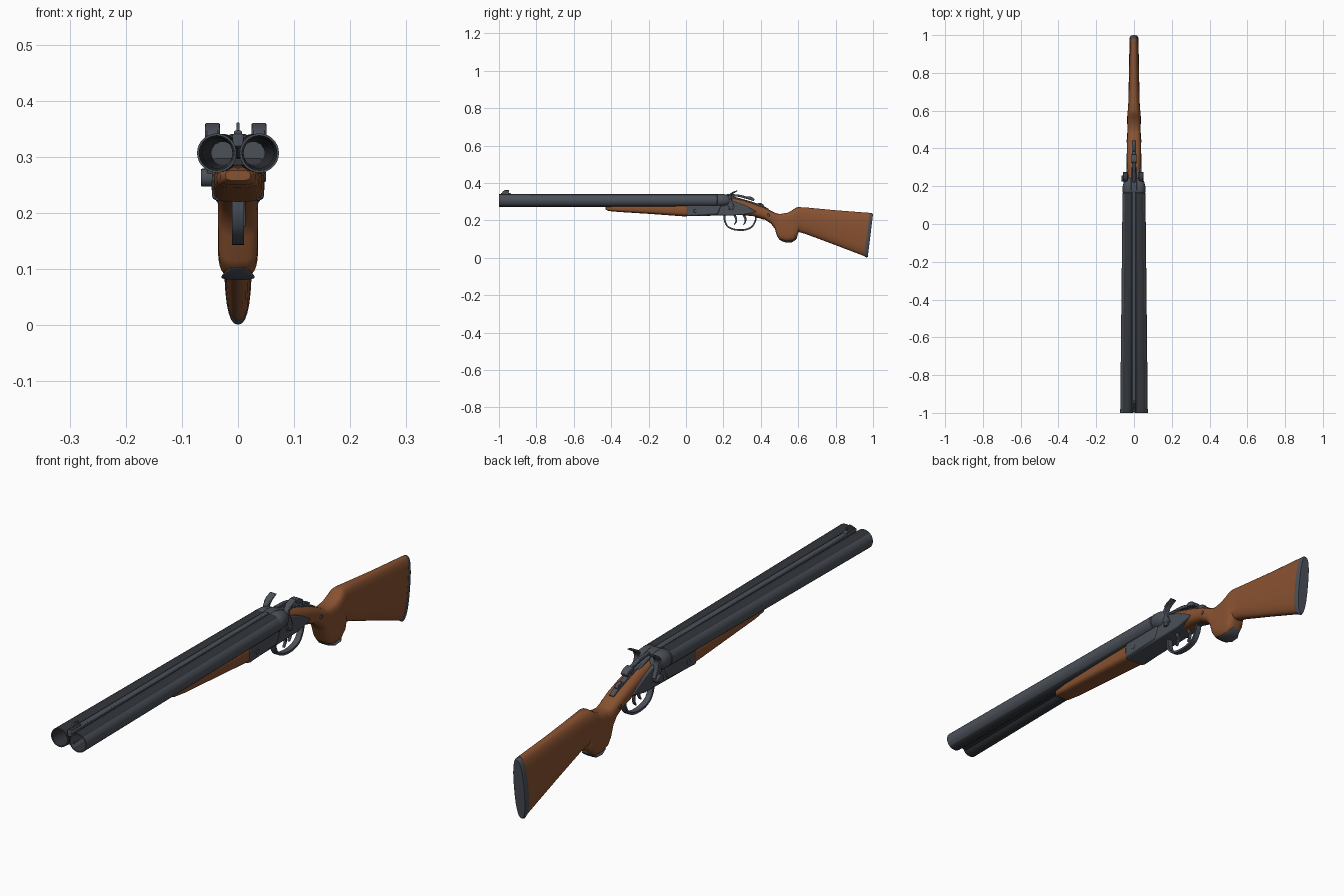
import bpy, bmesh, math
from mathutils import Vector

if "Cube" in bpy.data.objects:
    bpy.data.objects.remove(bpy.data.objects["Cube"])


def material(name, col):
    m = bpy.data.materials.new(name)
    m.diffuse_color = (*col, 1)
    m.use_nodes = True
    m.node_tree.nodes["Principled BSDF"].inputs["Base Color"].default_value = m.diffuse_color
    return m


WOOD = material("walnut_wood", (0.25, 0.084, 0.03))
METAL = material("gunmetal", (0.07, 0.08, 0.098))
DARK = material("dark_blued_steel", (0.032, 0.036, 0.043))


def finish(name, bm, mat, angle=40, bevel=0):
    bmesh.ops.recalc_face_normals(bm, faces=bm.faces)
    me = bpy.data.meshes.new(name)
    bm.to_mesh(me)
    bm.free()
    ob = bpy.data.objects.new(name, me)
    bpy.context.collection.objects.link(ob)
    me.materials.append(mat)
    if bevel:
        b = ob.modifiers.new("bevel", 'BEVEL')
        b.width, b.segments, b.limit_method = bevel, 2, 'ANGLE'
    bpy.ops.object.select_all(action='DESELECT')
    ob.select_set(True)
    bpy.context.view_layer.objects.active = ob
    bpy.ops.object.shade_smooth_by_angle(angle=math.radians(angle))
    return ob


def loft(name, rings, mat, n=2, sides=28, angle=40):
    """Rings: (y at top, y at bottom, z top, z bottom, half width[, x centre[, roundness]])."""
    bm = bmesh.new()
    loops = []
    for r in rings:
        yt, yb, zt, zb, w = r[:5]
        cx = r[5] if len(r) > 5 else 0
        e = 2 / (r[6] if len(r) > 6 else n)
        loop = []
        for i in range(sides):
            a = 2 * math.pi * i / sides
            c, s = math.cos(a), math.sin(a)
            px = math.copysign(abs(c) ** e, c)
            t = (math.copysign(abs(s) ** e, s) + 1) / 2
            loop.append(bm.verts.new((cx + w * px, yb + (yt - yb) * t, zb + (zt - zb) * t)))
        loops.append(loop)
    for a, b in zip(loops, loops[1:]):
        for i in range(sides):
            j = (i + 1) % sides
            bm.faces.new((a[i], a[j], b[j], b[i]))
    bm.faces.new(loops[0])
    bm.faces.new(loops[-1])
    return finish(name, bm, mat, angle)


def smooth(pts, k=5):
    """Catmull-Rom through the points."""
    p = [Vector(q) for q in pts]
    p = [2 * p[0] - p[1]] + p + [2 * p[-1] - p[-2]]
    out = []
    for a, b, c, d in zip(p, p[1:], p[2:], p[3:]):
        for i in range(k):
            t = i / k
            out.append(0.5 * (2 * b + (c - a) * t + (2 * a - 5 * b + 4 * c - d) * t * t
                              + (3 * b - a - 3 * c + d) * t ** 3))
    return out + [p[-2]]


def strap(name, pts, half, x=0, bevel=0.002):
    """Flat bar along (y, z, thickness) points, 2*half wide in x."""
    path = smooth(pts)
    bm = bmesh.new()
    rows = []
    for i, p in enumerate(path):
        d = path[min(i + 1, len(path) - 1)] - path[max(i - 1, 0)]
        nv = Vector((-d.y, d.x)).normalized() * p.z / 2
        rows.append([bm.verts.new((x + sx * half, p.x + sn * nv.x, p.y + sn * nv.y))
                     for sx, sn in ((-1, -1), (1, -1), (1, 1), (-1, 1))])
    for a, b in zip(rows, rows[1:]):
        for i in range(4):
            j = (i + 1) % 4
            bm.faces.new((a[i], a[j], b[j], b[i]))
    bm.faces.new(rows[0])
    bm.faces.new(rows[-1])
    return finish(name, bm, METAL, 40, bevel)


def plate(name, pts, half, bevel=0.004, mat=METAL):
    """Side outline in (y, z), extruded across x."""
    bm = bmesh.new()
    f = bm.faces.new([bm.verts.new((-half, y, z)) for y, z in pts])
    g = bmesh.ops.extrude_face_region(bm, geom=[f])
    bmesh.ops.translate(bm, vec=(2 * half, 0, 0),
                        verts=[v for v in g['geom'] if isinstance(v, bmesh.types.BMVert)])
    return finish(name, bm, mat, 35, bevel)


def pin(name, y, z, r, x0, x1, mat=METAL):
    bm = bmesh.new()
    bmesh.ops.create_cone(bm, cap_ends=True, segments=20, radius1=r, radius2=r, depth=x1 - x0)
    for v in bm.verts:
        v.co = ((x0 + x1) / 2 + v.co.z, y + v.co.x, z + v.co.y)
    return finish(name, bm, mat, 40, 0.002)


# Stock with wrist, pistol grip and butt (grip sections are squarer below)
stock = [(.235, .24, .325, .235, .034), (.30, .30, .310, .228, .036), (.36, .36, .290, .222, .037),
         (.42, .42, .268, .205, .037), (.46, .455, .248, .182, .036), (.485, .475, .237, .155, .036, 0, 3),
         (.495, .487, .235, .115, .035, 0, 3.5), (.51, .50, .235, .098, .035, 0, 4),
         (.54, .535, .240, .087, .036, 0, 4), (.565, .57, .252, .089, .036, 0, 4),
         (.585, .592, .266, .105, .035, 0, 3.5), (.60, .602, .271, .138, .033, 0, 2.7),
         (.65, .64, .268, .127, .030), (.80, .78, .254, .075, .027), (.983, .953, .240, .009, .024)]
loft("stock", stock, WOOD, n=2.5)
# Butt plate
loft("butt_plate", [(.982, .952, .239, .009, .0245), (.994, .964, .239, .001, .0245),
                    (1.0, .972, .233, .005, .021)], METAL, n=2.5)
# Grip cap: thin oval plate closing the underside of the pistol grip
loft("grip_cap", [(.497, .497, .106, .100, .014), (.508, .508, .098, .090, .024),
                  (.535, .535, .091, .081, .030), (.568, .568, .092, .083, .029),
                  (.586, .586, .102, .095, .020), (.594, .594, .111, .106, .010)], METAL, n=2.5)
# Forend
loft("forend", [(-.43, -.43, .276, .258, .022), (-.42, -.415, .279, .250, .032),
                (-.36, -.36, .282, .245, .038), (-.2, -.2, .284, .235, .042),
                (.005, .005, .286, .220, .045)], WOOD, n=3.5)

# Barrels, bores and rounded breech ends, converging to the rear
ZC = .307


def ring(s, y, r):
    t = (y + 1) / 1.17
    return (y, y, ZC + r, ZC - r, r, s * (.038 - .011 * t))


for s, side in ((-1, "left"), (1, "right")):
    barrel = loft("barrel_" + side, [ring(s, .17, .029), ring(s, .165, .0335), ring(s, -.4, .0343),
                                     ring(s, -1, .035), ring(s, -1, .031),
                                     ring(s, -.9, .027), ring(s, .14, .020)], METAL)
    # Darker steel along the top, underside and inner flank
    barrel.data.materials.append(DARK)
    for f in barrel.data.polygons:
        f.material_index = int(abs(f.normal.y) < .5 and s * f.normal.x < .6)
    loft("breech_" + side, [ring(s, .165, .030), ring(s, .172, .034), ring(s, .20, .033),
                            ring(s, .225, .027), ring(s, .24, .017), ring(s, .246, .004)], METAL)
    # Hammer with wide thumb spur, slightly offset to the left
    x = s * .0415 - .004
    strap("hammer_" + side, [(.245, .262, .034), (.235, .295, .026), (.232, .322, .018),
                             (.245, .343, .011), (.272, .357, .005)], .010, x)
    strap("hammer_spur_" + side, [(.236, .336, .008), (.25, .348, .007), (.275, .359, .004)], .013, x)
    pin("hammer_screw_" + side, .243, .265, .010, x - .012, x + .012)

# Ribs between the barrels
plate("top_rib", [(-.995, .318), (-.995, .341), (.17, .341), (.17, .318)], .010, .003)
plate("lower_rib", [(-.99, .285), (-.99, .297), (.16, .297), (.16, .285)], .012, .002, DARK)
# Front sight
plate("front_sight", [(-.985, .338), (-.982, .352), (-.97, .361), (-.945, .361), (-.95, .338)], .003, .001)
plate("sight_base", [(-.99, .335), (-.99, .347), (-.94, .347), (-.93, .335)], .007, .002)

# Receiver
plate("receiver", [(0, .222), (0, .282), (.12, .290), (.165, .300), (.20, .312), (.25, .306),
                   (.30, .288), (.34, .268), (.375, .246), (.35, .238), (.30, .228), (.2, .226)], .041)
plate("receiver_front", [(.003, .223), (.003, .284), (.17, .300), (.19, .285), (.17, .232)], .046, .006)
plate("breech_bridge", [(.165, .28), (.165, .338), (.2, .341), (.25, .330), (.30, .312), (.30, .28)], .016)
pin("hinge_pin", .05, .25, .010, -.047, .047)
pin("side_knob", .24, .263, .016, -.066, -.03)
pin("grip_bolt", .44, .228, .008, -.039, .039)

# Top lever and tang
strap("tang", [(.27, .318, .010), (.34, .298, .010), (.40, .278, .010), (.44, .258, .008)], .010)
strap("top_lever", [(.22, .336, .010), (.28, .332, .012), (.32, .322, .012), (.36, .310, .010)], .007)
strap("lever_thumb_piece", [(.325, .322, .014), (.345, .318, .018), (.365, .308, .012)], .014)
strap("safety_button", [(.385, .289, .010), (.40, .286, .012), (.415, .279, .008)], .007)

# Trigger guard and two triggers
strap("trigger_guard", [(.205, .232, .010), (.208, .195, .009), (.225, .166, .008), (.26, .151, .009),
                        (.31, .149, .009), (.35, .164, .009), (.370, .195, .008), (.378, .218, .009),
                        (.42, .207, .008)], .011, 0, .003)
for y, x, side in ((.255, .008, "front"), (.305, -.006, "rear")):
    strap("trigger_" + side, [(y, .235, .013), (y + .012, .212, .011), (y + .012, .192, .008),
                              (y + .002, .176, .005)], .005, x)
